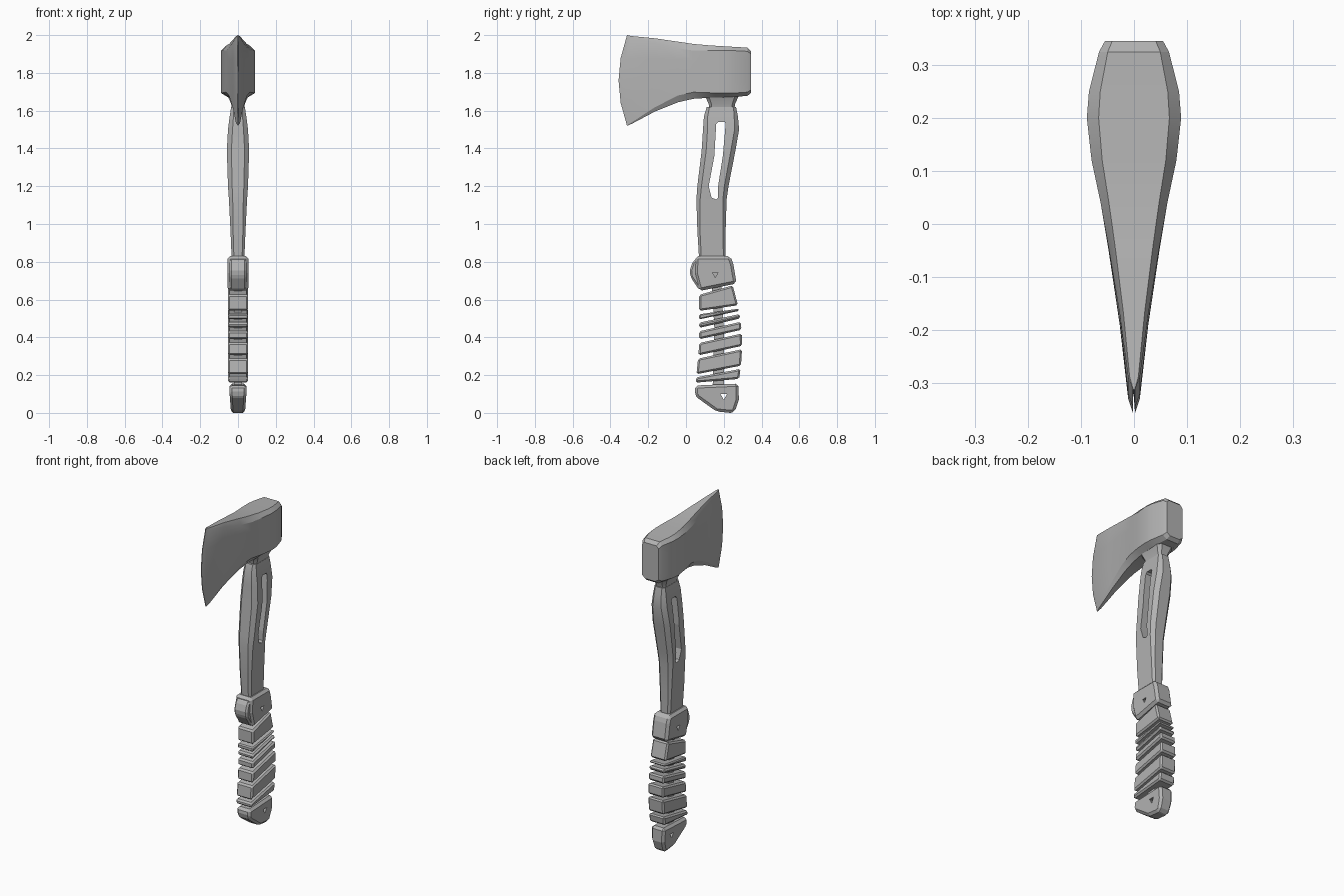
import bpy, bmesh, math

cube = bpy.data.objects.get("Cube")
if cube:
    bpy.data.objects.remove(cube, do_unlink=True)

steel = bpy.data.materials.new("plain grey")
steel.use_nodes = True
GREY = (0.45, 0.45, 0.45, 1)
steel.diffuse_color = GREY
steel.node_tree.nodes["Principled BSDF"].inputs["Base Color"].default_value = GREY


def loft(name, rings, smooth=25):
    """Skin a list of equal-length closed rings and cap both ends."""
    bm = bmesh.new()
    rows = [[bm.verts.new(p) for p in ring] for ring in rings]
    n = len(rows[0])
    for a, b in zip(rows, rows[1:]):
        for i in range(n):
            j = (i + 1) % n
            bm.faces.new((a[i], a[j], b[j], b[i]))
    bm.faces.new(rows[0])
    bm.faces.new(rows[-1])
    bmesh.ops.recalc_face_normals(bm, faces=bm.faces)
    mesh = bpy.data.meshes.new(name)
    bm.to_mesh(mesh)
    bm.free()
    obj = bpy.data.objects.new(name, mesh)
    bpy.context.collection.objects.link(obj)
    mesh.materials.append(steel)
    bpy.ops.object.select_all(action='DESELECT')
    obj.select_set(True)
    bpy.context.view_layer.objects.active = obj
    if smooth:
        bpy.ops.object.shade_smooth_by_angle(angle=math.radians(smooth))
    return obj


def apply(obj, mod):
    bpy.context.view_layer.objects.active = obj
    bpy.ops.object.modifier_apply(modifier=mod.name)


def prism(name, outline, half, bevel=0):
    """Side outline of (y, z) points, extruded evenly to both sides."""
    obj = loft(name, [[(x, y, z) for y, z in outline] for x in (-half, half)], 0)
    if bevel:
        mod = obj.modifiers.new("bevel", 'BEVEL')
        mod.width = bevel
        mod.limit_method = 'ANGLE'
        mod.angle_limit = math.radians(25)
        apply(obj, mod)
    return obj


def cut(obj, outline):
    """Cut a hole of the given side outline right through."""
    tool = prism("cutter", outline, 0.3)
    tool.hide_render = True
    mod = obj.modifiers.new("hole", 'BOOLEAN')
    mod.object = tool
    mod.solver = 'EXACT'
    apply(obj, mod)
    bpy.data.objects.remove(tool, do_unlink=True)


def column(z, front, back, half, c):
    """Horizontal ring with chamfered corners."""
    q = [(half - c, front), (half, front + c), (half, back - c), (half - c, back)]
    return [(x, y, z) for x, y in q] + [(-x, y, z) for x, y in reversed(q)]


# Axe head: vertical rings running from the cutting edge to the poll
def head_ring(y, half, top, bottom, chamfer, bow):
    side = [(half * 0.75, top), (half, top - chamfer)]
    low = bottom + chamfer
    for t in (0.25, 0.5, 0.75):
        side.append((half, top - chamfer + t * (low - top + chamfer)))
    side += [(half, low), (half * 0.6, bottom)]
    mid, span = (top + bottom) / 2, (top - bottom) / 2
    pts = [(x, y + bow * ((z - mid) / span) ** 2, z) for x, z in side]
    return pts + [(-x, py, z) for x, py, z in reversed(pts)]


loft("axe_head", [
    head_ring(-0.357, 0.002, 2.0, 1.52, 0.002, 0.045),
    head_ring(-0.33, 0.011, 1.995, 1.53, 0.006, 0.042),
    head_ring(-0.19, 0.027, 1.983, 1.595, 0.02, 0.025),
    head_ring(-0.05, 0.048, 1.965, 1.645, 0.035, 0.01),
    head_ring(0.04, 0.063, 1.953, 1.663, 0.035, 0),
    head_ring(0.12, 0.08, 1.946, 1.668, 0.027, 0),
    head_ring(0.2, 0.089, 1.941, 1.671, 0.022, 0),
    head_ring(0.25, 0.085, 1.938, 1.673, 0.02, 0),
    head_ring(0.325, 0.066, 1.934, 1.678, 0.02, 0),
    head_ring(0.345, 0.055, 1.915, 1.695, 0.015, 0),
], 20)

# Flared collar between head and haft
loft("collar", [
    column(1.6, 0.125, 0.255, 0.033, 0.012),
    column(1.635, 0.12, 0.26, 0.036, 0.015),
    column(1.68, 0.1, 0.28, 0.055, 0.02),
])

# Haft with its long through slot
haft = loft("haft", [
    column(0.8, 0.07, 0.21, 0.033, 0.012),
    column(0.97, 0.06, 0.21, 0.04, 0.014),
    column(1.13, 0.055, 0.215, 0.048, 0.02),
    column(1.2, 0.06, 0.225, 0.053, 0.022),
    column(1.39, 0.083, 0.262, 0.059, 0.024),
    column(1.5, 0.09, 0.281, 0.053, 0.024),
    column(1.57, 0.095, 0.275, 0.044, 0.02),
    column(1.62, 0.11, 0.265, 0.036, 0.014),
])
cut(haft, [(0.17, 1.54), (0.205, 1.54), (0.21, 1.53), (0.195, 1.36), (0.17, 1.2),
           (0.17, 1.14), (0.16, 1.13), (0.135, 1.14), (0.12, 1.2), (0.15, 1.36), (0.16, 1.53)])


def marker(y, z, r):
    """Small triangular hole outline."""
    return [(y + r * math.sin(a), z - r * math.cos(a))
            for a in (math.radians(d) for d in (0, 120, 240))]


# Guard at the top of the grip, with a rounded finger stop in front
guard = prism("guard", [(0.05, 0.83), (0.235, 0.83), (0.25, 0.79), (0.268, 0.685),
                        (0.07, 0.645), (0.045, 0.74)], 0.056, 0.015)
cut(guard, marker(0.155, 0.735, 0.018))
prism("finger_stop", [(0.06, 0.82), (0.035, 0.8), (0.02, 0.755), (0.024, 0.72),
                      (0.07, 0.65), (0.1, 0.73)], 0.045, 0.01)

# Slim tang joining the grip sections
prism("tang", [(0.14, 0.1), (0.2, 0.1), (0.2, 0.45), (0.18, 0.8), (0.13, 0.8), (0.15, 0.45)], 0.02)


# Grip sections, slanted up towards the back
def front_y(z):
    return 0.07 - 0.02 * max(0, (0.35 - z) / 0.2)


def back_y(z):
    return 0.297 - 0.5 * (z - 0.36) ** 2


for i, (top, bottom, rise_top, rise_low) in enumerate([
        (0.625, 0.54, 0.05, 0.03), (0.522, 0.495, 0.03, 0.045), (0.478, 0.45, 0.045, 0.05),
        (0.432, 0.39, 0.05, 0.05), (0.37, 0.305, 0.05, 0.05), (0.287, 0.205, 0.05, 0.045),
        (0.188, 0.16, 0.045, 0.02)]):
    prism(f"grip_section_{i + 1}", [
        (front_y(top), top), (back_y(top + rise_top), top + rise_top),
        (back_y(bottom + rise_low), bottom + rise_low), (front_y(bottom), bottom)],
        0.053, 0.009)

# Pommel, tapering downwards, with a lanyard hole
pommel = prism("pommel", [(0.05, 0.145), (0.277, 0.155), (0.28, 0.07), (0.258, 0.005),
                          (0.235, 0), (0.16, 0.008), (0.06, 0.08), (0.045, 0.1)], 0.046, 0.014)
for v in pommel.data.vertices:
    v.co.x *= 0.8 + 0.2 * min(1, v.co.z / 0.12)
cut(pommel, marker(0.2, 0.09, 0.02))
